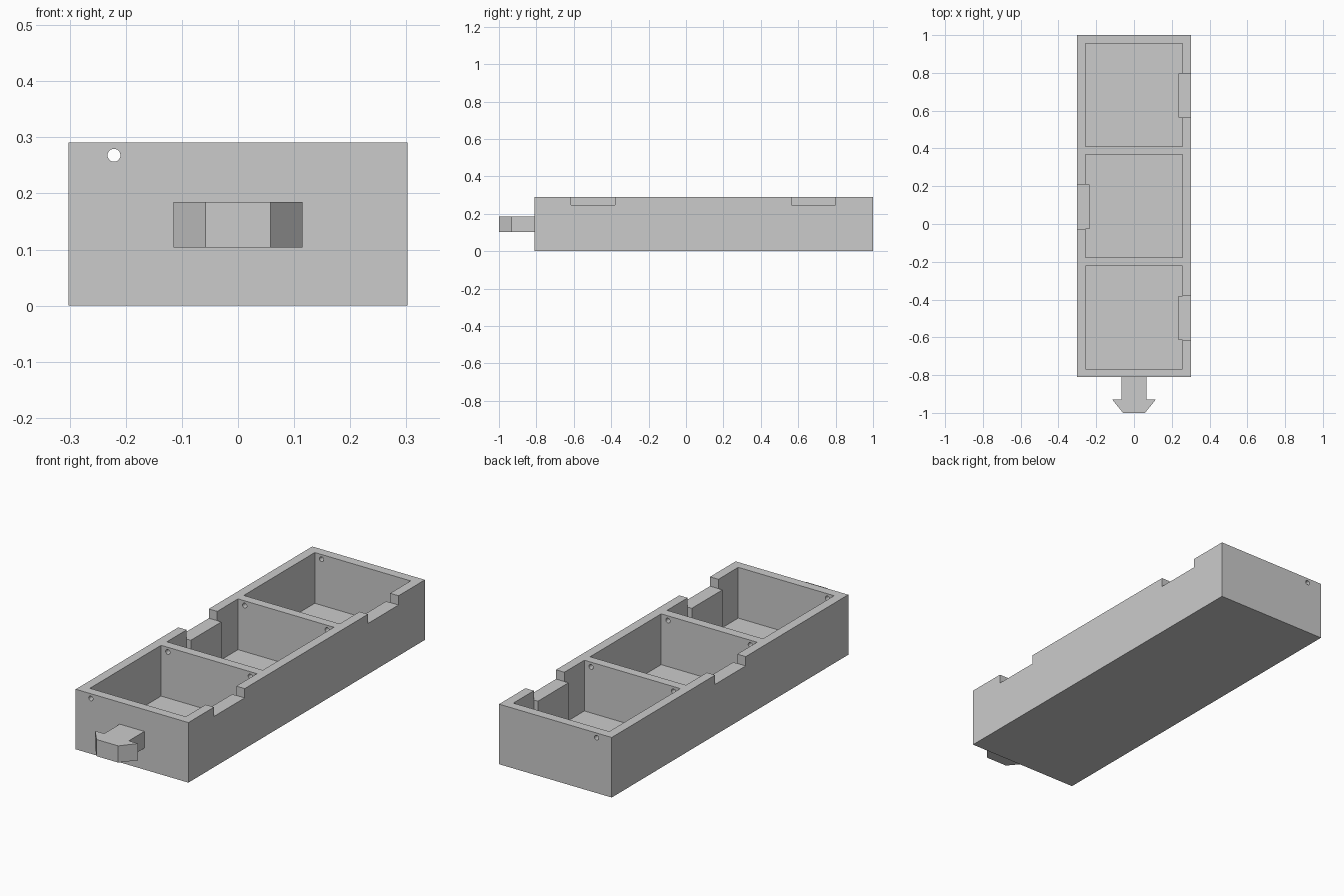
import bpy
import bmesh
from mathutils import Matrix

cube = bpy.data.objects.get("Cube")
if cube:
    bpy.data.objects.remove(cube, do_unlink=True)

grey = bpy.data.materials.new("plain_grey")
grey.use_nodes = True
COLOUR = (0.6, 0.6, 0.6, 1)
grey.diffuse_color = COLOUR
grey.node_tree.nodes["Principled BSDF"].inputs["Base Color"].default_value = COLOUR

HALF_W, FRONT, BACK, TOP = 0.302, -0.811, 1.0, 0.291
FLOOR, SILL = 0.045, 0.246
INNER, LEDGE = 0.257, 0.235
POCKETS = [(-0.767, -0.222), (-0.177, 0.367), (0.411, 0.955)]
# side, start and end of each rim notch
NOTCHES = [(1, -0.615, -0.38), (-1, -0.026, 0.208), (1, 0.564, 0.798)]


def add_object(name, bm):
    bmesh.ops.recalc_face_normals(bm, faces=bm.faces)
    mesh = bpy.data.meshes.new(name)
    bm.to_mesh(mesh)
    bm.free()
    mesh.materials.append(grey)
    obj = bpy.data.objects.new(name, mesh)
    bpy.context.collection.objects.link(obj)
    return obj


def prism(name, outline, low, high):
    """Extrude an outline in the ground plane from low to high."""
    bm = bmesh.new()
    face = bm.faces.new([bm.verts.new((x, y, low)) for x, y in outline])
    ext = bmesh.ops.extrude_face_region(bm, geom=[face])
    top = [v for v in ext["geom"] if isinstance(v, bmesh.types.BMVert)]
    bmesh.ops.translate(bm, verts=top, vec=(0, 0, high - low))
    # keep the starting face as the bottom cap
    if not face.is_valid or len(bm.faces) < len(outline) + 2:
        bm.faces.new([v for v in bm.verts if v not in top])
    return add_object(name, bm)


def block(name, x0, x1, y0, y1, low, high):
    return prism(name, [(x0, y0), (x1, y0), (x1, y1), (x0, y1)], low, high)


def rod(name, x, y0, y1):
    bm = bmesh.new()
    place = Matrix.Translation((x, (y0 + y1) / 2, 0.268)) @ Matrix.Rotation(1.5708, 4, "X")
    bmesh.ops.create_cone(bm, cap_ends=True, segments=24, radius1=0.0115,
                          radius2=0.0115, depth=y1 - y0, matrix=place)
    return add_object(name, bm)


def cut(target, cutter):
    mod = target.modifiers.new("cut", "BOOLEAN")
    mod.operation = "DIFFERENCE"
    mod.solver = "EXACT"
    mod.object = cutter
    bpy.context.view_layer.objects.active = target
    bpy.ops.object.modifier_apply(modifier=mod.name)
    bpy.data.objects.remove(cutter, do_unlink=True)


# Tray with three pockets; each pocket leaves a thicker wall below its notch
tray = block("tray", -HALF_W, HALF_W, FRONT, BACK, 0, TOP)
for (y0, y1), (side, n0, n1) in zip(POCKETS, NOTCHES):
    outline = [(-side * INNER, y0), (side * INNER, y0), (side * INNER, n0),
               (side * LEDGE, n0), (side * LEDGE, n1), (side * INNER, n1),
               (side * INNER, y1), (-side * INNER, y1)]
    cut(tray, prism("pocket_cutter", outline, FLOOR, TOP + 0.1))

# Rim notches
for side, n0, n1 in NOTCHES:
    xs = sorted((side * (LEDGE - 0.01), side * (HALF_W + 0.1)))
    cut(tray, block("notch_cutter", *xs, n0, n1, SILL, TOP + 0.1))

# Wire holes: right row runs end to end, left row only through the dividers
cut(tray, rod("right_hole_cutter", -0.221, FRONT - 0.1, BACK + 0.1))
cut(tray, rod("left_hole_cutter", 0.221, -0.3, 0.5))

# Arrow-shaped connector on the front
half = [(0.066, FRONT), (0.066, -0.93), (0.115, -0.93), (0.058, -1.0)]
prism("connector", half + [(-x, y) for x, y in reversed(half)], 0.104, 0.185)
